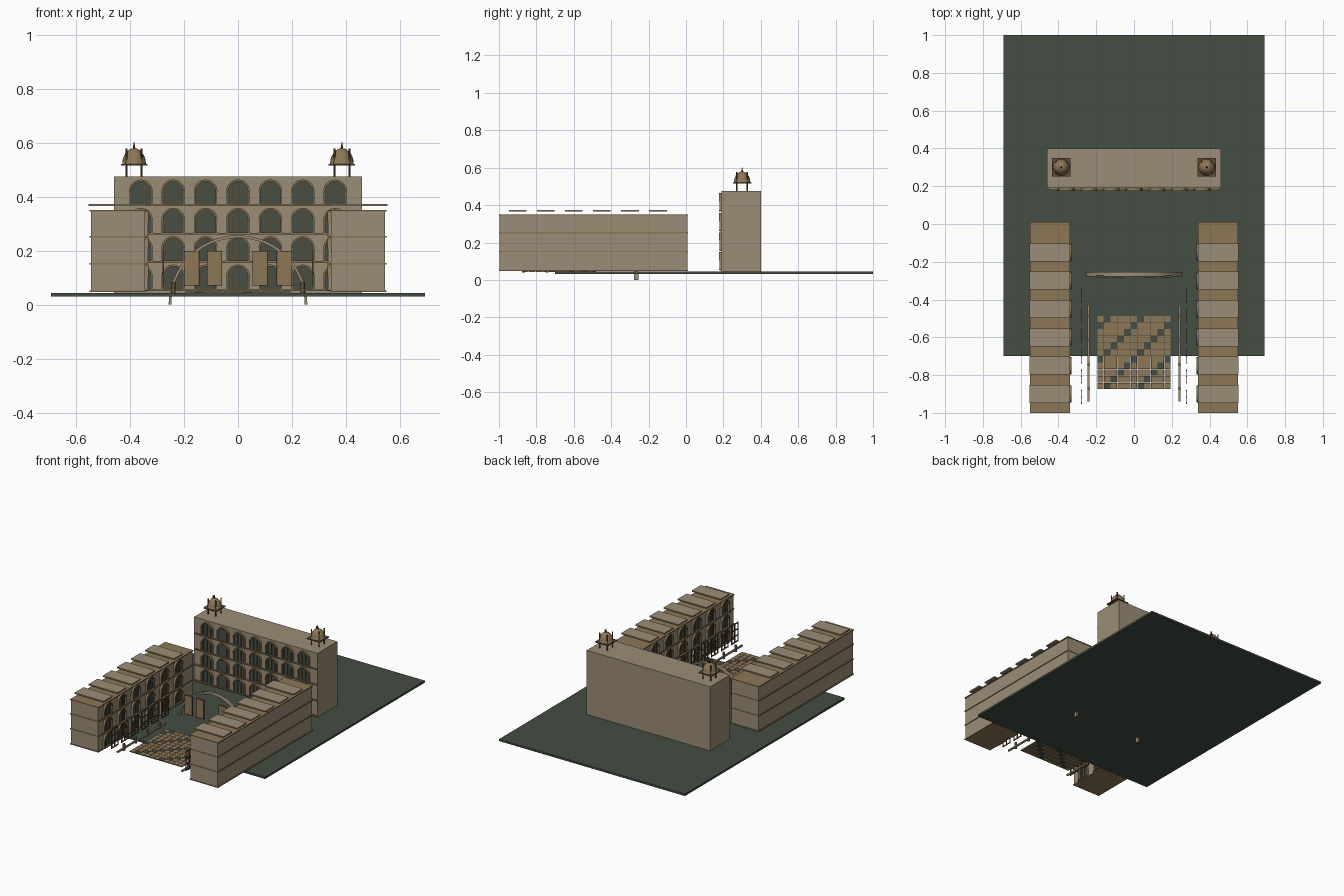
import bpy, bmesh
from math import pi, sin, cos
from mathutils import Matrix, Vector

cube = bpy.data.objects.get("Cube")
if cube:
    bpy.data.objects.remove(cube, do_unlink=True)


def material(name, rgb):
    m = bpy.data.materials.new(name)
    m.use_nodes = True
    m.diffuse_color = (*rgb, 1)
    m.node_tree.nodes["Principled BSDF"].inputs["Base Color"].default_value = (*rgb, 1)
    return m


STONE = material("pale stone", (0.33, 0.27, 0.18))
BROWN = material("brown sandstone", (0.27, 0.185, 0.09))
DARK = material("dark brown trim", (0.12, 0.075, 0.035))
GREEN = material("dark green", (0.056, 0.075, 0.056))
IDENTITY = Matrix()


def finish(name, bm, mat, smooth=False):
    bmesh.ops.recalc_face_normals(bm, faces=bm.faces)
    mesh = bpy.data.meshes.new(name)
    bm.to_mesh(mesh)
    bm.free()
    mesh.materials.append(mat)
    obj = bpy.data.objects.new(name, mesh)
    bpy.context.collection.objects.link(obj)
    for p in mesh.polygons:
        p.use_smooth = smooth
    return obj


def box(bm, centre, size, m=IDENTITY):
    t = m @ Matrix.Translation(centre) @ Matrix.Diagonal((*size, 1))
    bmesh.ops.create_cube(bm, size=1, matrix=t)


def cylinder(bm, x, y, z0, z1, r, r_top=None, sides=10):
    bmesh.ops.create_cone(bm, cap_ends=True, segments=sides, radius1=r,
                          radius2=r if r_top is None else r_top, depth=z1 - z0,
                          matrix=Matrix.Translation((x, y, (z0 + z1) / 2)))


def prism(bm, outline, y0, y1, m):
    """Extrude an outline of (x, z) points from y0 to y1."""
    face = bm.faces.new([bm.verts.new(m @ Vector((x, y0, z))) for x, z in outline])
    out = bmesh.ops.extrude_face_region(bm, geom=[face])
    shift = m.to_3x3() @ Vector((0, y1 - y0, 0))
    bmesh.ops.translate(bm, vec=shift,
                        verts=[v for v in out["geom"] if isinstance(v, bmesh.types.BMVert)])


def arc(r, z, n):
    return [(r * cos(pi * i / n), z + r * sin(pi * i / n)) for i in range(n + 1)]


def arch_ring(bm, r0, r1, z, y0, y1, n, m):
    prism(bm, arc(r1, z, n) + arc(r0, z, n)[::-1], y0, y1, m)


# Arched windows share four meshes per facade
def windows(name, places):
    panes, arches, jambs, bars = (bmesh.new() for _ in range(4))
    r, spring = 0.038, 0.055
    for m in places:
        prism(panes, [(-r, 0.006), (r, 0.006)] + arc(r, spring, 10), -0.003, 0, m)
        arch_ring(arches, r - 0.001, r + 0.006, spring, -0.014, 0, 10, m)
        box(arches, (0, -0.007, 0.005), (0.092, 0.014, 0.006), m)
        for s in (-1, 1):
            box(jambs, (s * (r + 0.002), -0.006, 0.031), (0.006, 0.012, 0.048), m)
        for k in range(-2, 3):
            box(bars, (k * 0.013, -0.004, 0.045), (0.002, 0.003, 0.078), m)
    finish(name + "_window_panes", panes, GREEN)
    finish(name + "_window_arches", arches, BROWN)
    finish(name + "_window_jambs", jambs, STONE)
    finish(name + "_window_bars", bars, DARK)


# Ground
bm = bmesh.new()
box(bm, (0, 0.15, 0.0375), (1.384, 1.7, 0.013))
finish("ground_plate", bm, GREEN)

# Main building
bm = bmesh.new()
box(bm, (0, 0.295, 0.2595), (0.92, 0.21, 0.431))
finish("main_building", bm, STONE)
bm = bmesh.new()
for floor in range(4):
    box(bm, (0, 0.186, 0.053 + floor * 0.105), (0.91, 0.01, 0.006))
finish("main_ledges", bm, BROWN)
windows("main", [Matrix.Translation((c * 0.12, 0.19, 0.05 + f * 0.105))
                 for c in range(-3, 4) for f in range(4)])

# Side wings with floor slabs and raised roof slabs
for s, side in ((1, "left"), (-1, "right")):
    bm = bmesh.new()
    box(bm, (s * 0.445, -0.495, 0.2), (0.2, 1.005, 0.296))
    finish(side + "_wing", bm, STONE)
    bm = bmesh.new()
    for z in (0.05, 0.152, 0.252, 0.348):
        box(bm, (s * 0.445, -0.495, z), (0.21, 1.01, 0.006))
    finish(side + "_wing_floor_slabs", bm, BROWN)
    bm = bmesh.new()
    for i in range(6):
        box(bm, (s * 0.446, -0.9 + i * 0.15, 0.37), (0.216, 0.095, 0.008))
    finish(side + "_wing_roof_slabs", bm, STONE)
    windows(side + "_wing", [Matrix.Translation((s * 0.345, -0.9 + i * 0.15, 0.05 + f * 0.1))
                             @ Matrix.Rotation(-s * pi / 2, 4, "Z")
                             for i in range(6) for f in range(3)])

    # Low rail with bollards
    bm = bmesh.new()
    box(bm, (s * 0.24, -0.685, 0.055), (0.01, 0.51, 0.01))
    finish(side + "_low_rail", bm, STONE)
    bm = bmesh.new()
    for i in range(4):
        cylinder(bm, s * 0.24, -0.87 + i * 0.127, 0.04, 0.085, 0.008)
    finish(side + "_bollards", bm, BROWN)

    # Lattice screens along the courtyard
    bm = bmesh.new()
    for i in range(6):
        y = -0.915 + i * 0.107
        for z in (0.075, 0.115, 0.155, 0.197):
            box(bm, (s * 0.277, y, z), (0.004, 0.075, 0.007))
        for k in (-1, 0, 1):
            box(bm, (s * 0.277, y + k * 0.034, 0.135), (0.006, 0.006, 0.13))
    finish(side + "_lattice_screens", bm, DARK)

    # Roof pavilion
    x, y = s * 0.385, 0.3
    bm = bmesh.new()
    for i in (-1, 1):
        for j in (-1, 1):
            cylinder(bm, x + i * 0.028, y + j * 0.028, 0.47, 0.578, 0.004, sides=8)
    finish(side + "_pavilion_posts", bm, DARK)
    bm = bmesh.new()
    box(bm, (x, y, 0.518), (0.098, 0.098, 0.006))
    cylinder(bm, x, y, 0.575, 0.602, 0.006, 0.001)
    finish(side + "_pavilion_slab_and_finial", bm, DARK)
    bm = bmesh.new()
    bmesh.ops.create_uvsphere(bm, u_segments=20, v_segments=12, radius=1,
                              matrix=Matrix.Translation((x, y, 0.52))
                              @ Matrix.Diagonal((0.044, 0.044, 0.06, 1)))
    bmesh.ops.bisect_plane(bm, geom=bm.verts[:] + bm.edges[:] + bm.faces[:],
                           plane_co=(0, 0, 0.52), plane_no=(0, 0, -1), clear_outer=True)
    finish(side + "_pavilion_dome", bm, BROWN, smooth=True)

# Entrance arch
bm = bmesh.new()
arch_ring(bm, 0.247, 0.257, 0, -0.278, -0.254, 40, IDENTITY)
finish("entrance_arch", bm, STONE)

# Gate panels with dark borders
panels, borders = bmesh.new(), bmesh.new()
for x in (-0.172, -0.087, 0.082, 0.172):
    box(panels, (x, -0.278, 0.135), (0.054, 0.006, 0.124))
    for k in (-1, 1):
        box(borders, (x + k * 0.027, -0.278, 0.135), (0.003, 0.009, 0.13))
        box(borders, (x, -0.278, 0.135 + k * 0.063), (0.057, 0.009, 0.003))
finish("gate_panels", panels, BROWN)
finish("gate_borders", borders, DARK)

# Courtyard tiles with diagonal stripes
plain, accent = bmesh.new(), bmesh.new()
pitch = 0.0355
for i in range(11):
    for j in range(11):
        target = accent if (i - j) % 5 == 1 else plain
        box(target, ((i - 5) * pitch, -0.68 + (j - 5) * pitch, 0.046), (0.0335, 0.0335, 0.006))
finish("courtyard_tiles", plain, BROWN)
finish("courtyard_accent_tiles", accent, GREEN)
